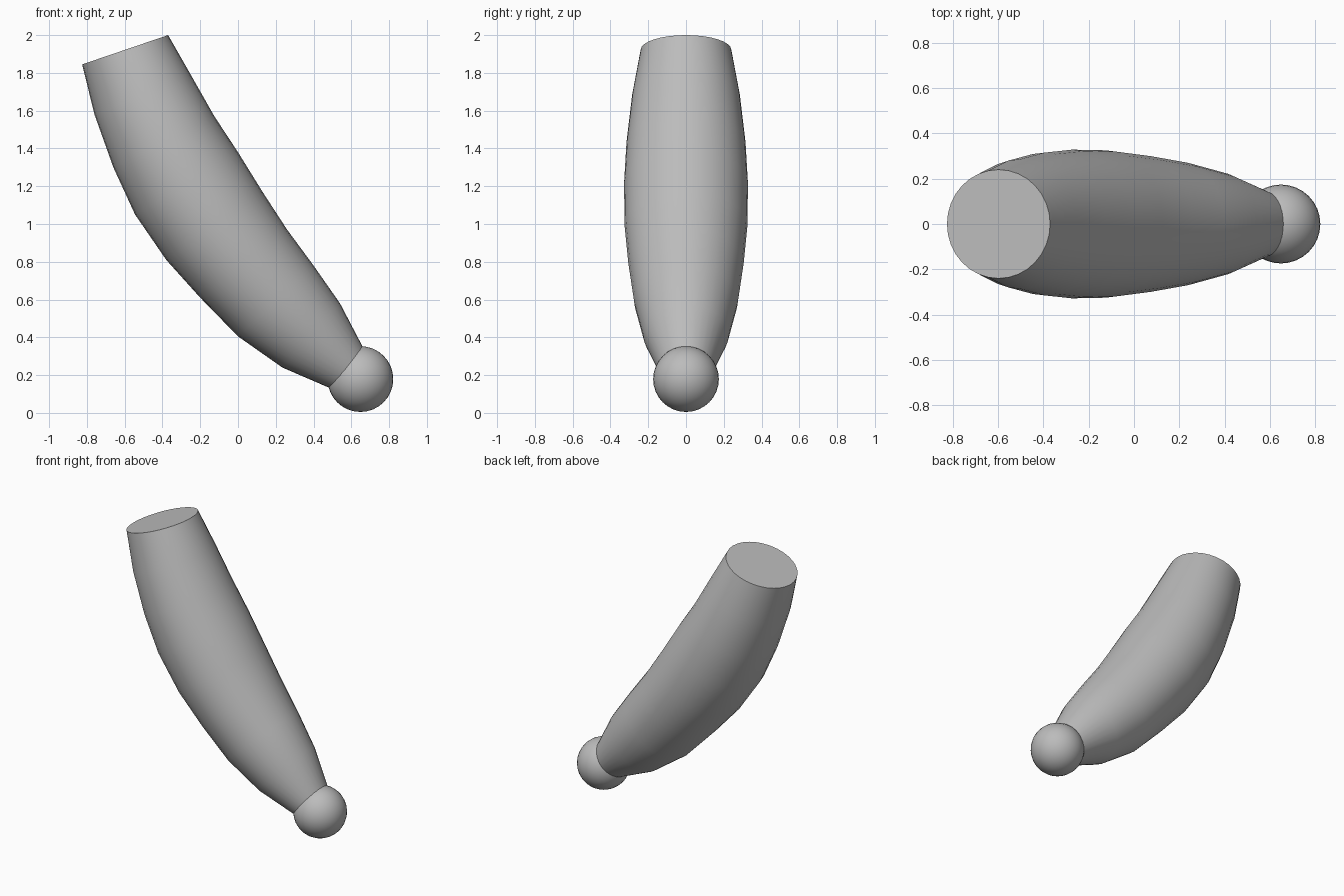
import bpy, bmesh
from math import sin, cos, tau, radians
from mathutils import Vector

cube = bpy.data.objects.get("Cube")
if cube:
    bpy.data.objects.remove(cube)

grey = bpy.data.materials.new("plain grey")
grey.use_nodes = True
grey.diffuse_color = (0.5, 0.5, 0.5, 1)
grey.node_tree.nodes["Principled BSDF"].inputs["Base Color"].default_value = grey.diffuse_color

SIDES = 32
# each ring: outer edge (x, z), inner edge (x, z), half depth in y
RINGS = [
    ((-0.825, 1.845), (-0.37, 2.0), 0.24),
    ((-0.76, 1.58), (-0.25, 1.79), 0.285),
    ((-0.66, 1.30), (-0.125, 1.57), 0.315),
    ((-0.545, 1.05), (0.0, 1.38), 0.328),
    ((-0.38, 0.81), (0.13, 1.17), 0.325),
    ((-0.20, 0.61), (0.26, 0.97), 0.305),
    ((0.0, 0.405), (0.40, 0.78), 0.275),
    ((0.235, 0.24), (0.54, 0.58), 0.225),
    ((0.49, 0.13), (0.66, 0.35), 0.145),
]


def finish(obj):
    obj.data.materials.append(grey)
    bpy.ops.object.select_all(action="DESELECT")
    obj.select_set(True)
    bpy.context.view_layer.objects.active = obj
    bpy.ops.object.shade_smooth_by_angle(angle=radians(40))


# sleeve: elliptical rings lofted along the bent arm, capped at both ends
bm = bmesh.new()
loops = []
for outer, inner, depth in RINGS:
    a, b = Vector((outer[0], 0, outer[1])), Vector((inner[0], 0, inner[1]))
    mid, half = (a + b) / 2, (b - a) / 2
    loops.append([bm.verts.new(mid + half * cos(tau * i / SIDES)
                               + Vector((0, depth * sin(tau * i / SIDES), 0)))
                  for i in range(SIDES)])
for upper, lower in zip(loops, loops[1:]):
    for i in range(SIDES):
        j = (i + 1) % SIDES
        bm.faces.new((upper[i], upper[j], lower[j], lower[i]))
bm.faces.new(loops[0])
bm.faces.new(loops[-1])
bmesh.ops.recalc_face_normals(bm, faces=bm.faces)
mesh = bpy.data.meshes.new("sleeve")
bm.to_mesh(mesh)
bm.free()
sleeve = bpy.data.objects.new("sleeve", mesh)
bpy.context.collection.objects.link(sleeve)
finish(sleeve)

# ball hand at the lower end
bpy.ops.mesh.primitive_uv_sphere_add(segments=32, ring_count=16, radius=0.174,
                                     location=(0.648, 0, 0.179))
hand = bpy.context.object
hand.name = "hand"
finish(hand)
